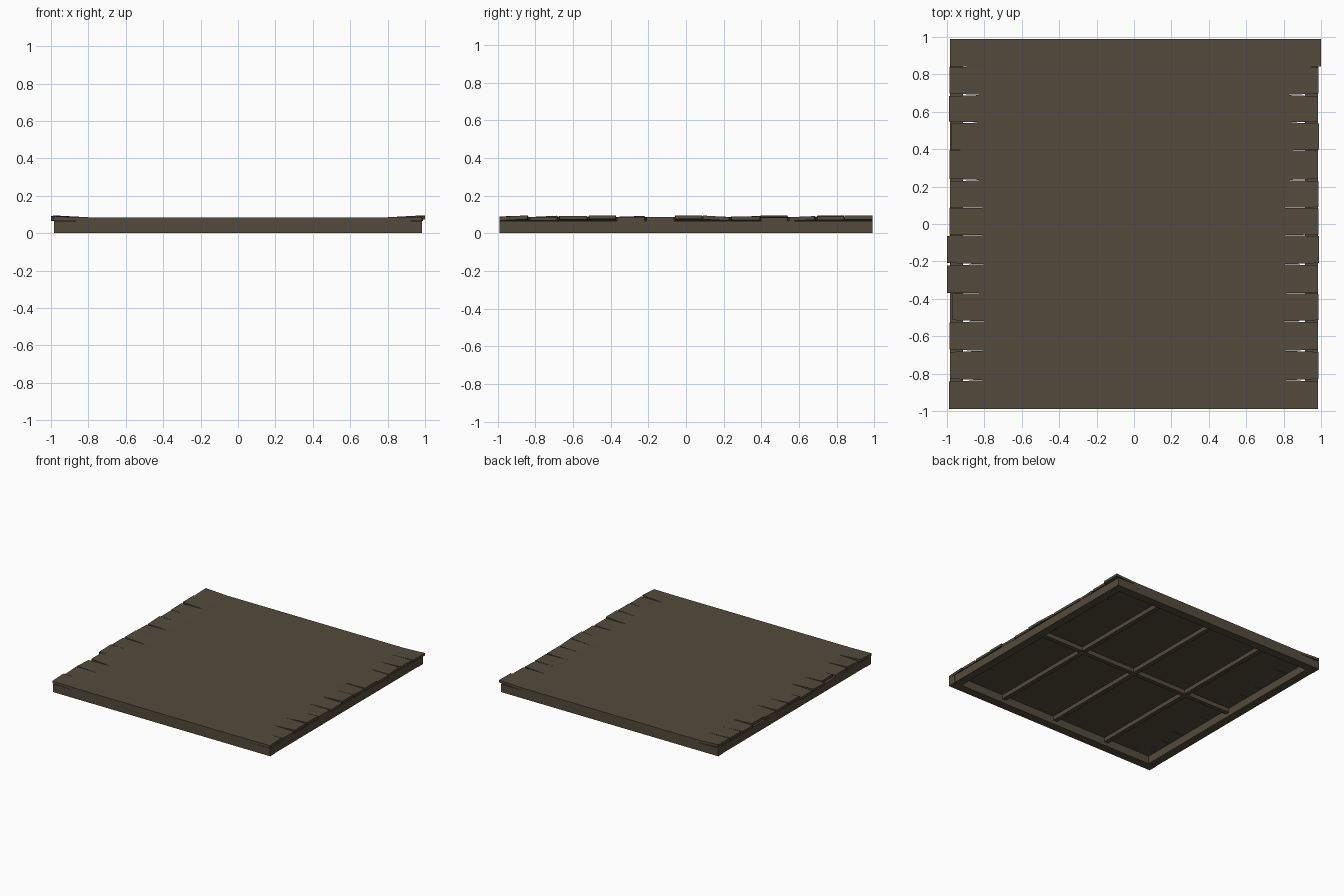
import bpy, bmesh

if "Cube" in bpy.data.objects:
    bpy.data.objects.remove(bpy.data.objects["Cube"])

wood = bpy.data.materials.new("weathered brown wood")
wood.diffuse_color = (0.088, 0.070, 0.045, 1)
wood.use_nodes = True
wood.node_tree.nodes["Principled BSDF"].inputs["Base Color"].default_value = wood.diffuse_color


def finish(name, bm):
    bmesh.ops.recalc_face_normals(bm, faces=bm.faces)
    me = bpy.data.meshes.new(name)
    bm.to_mesh(me)
    bm.free()
    me.materials.append(wood)
    ob = bpy.data.objects.new(name, me)
    bpy.context.collection.objects.link(ob)
    return ob


def box(name, x0, x1, y0, y1, z0, z1):
    bm = bmesh.new()
    bmesh.ops.create_cube(bm, size=1)
    for v in bm.verts:
        v.co = ((x0 + x1) / 2 + v.co.x * (x1 - x0),
                (y0 + y1) / 2 + v.co.y * (y1 - y0),
                (z0 + z1) / 2 + v.co.z * (z1 - z0))
    return finish(name, bm)


# outer frame
for s, n in ((-1, "front"), (1, "back")):
    ys = sorted((s * 0.92, s * 0.99))
    box(n + "_beam", -0.985, 0.985, *ys, 0, 0.065)
for s, n in ((-1, "left"), (1, "right")):
    xs = sorted((s * 0.915, s * 0.983))
    box(n + "_beam", *xs, -0.92, 0.92, 0.001, 0.065)

# thin joists under the deck
box("long_joist", -0.917, 0.917, -0.018, 0.018, 0.03, 0.066)
for x in (-0.5, 0, 0.5):
    box("cross_joist", x - 0.018, x + 0.018, -0.921, 0.921, 0.031, 0.066)

# deck planks with warped, narrowed ends
bounds = [-0.99, -0.835, -0.678, -0.52, -0.37, -0.215, -0.06,
          0.087, 0.235, 0.395, 0.543, 0.69, 0.84, 0.99]
# lift (thousandths) of the front and back corner at each end
lift_r = [(2, 10), (2, 2), (7, 7), (10, 10), (0, 0), (0, 0), (10, 10),
          (9, 1), (4, 4), (-1, -1), (0, 6), (5, 5), (8, 9)]
lift_l = [(4, 9), (1, 8), (6, 0), (8, 8), (2, 7), (0, 0), (8, 8),
          (6, 2), (1, 7), (8, 8), (0, 3), (8, 8), (5, 10)]
end_r = [.983, .987, .985, .987, .985, .99, .987, .987, .985, .99, .983, .987, 1.0]
end_l = [.99, .985, .987, .97, 1.0, 1.0, .987, .985, .987, .975, .99, .987, .985]
# gap (thousandths) at each seam
gap_l = [0, 14, 12, 12, 3, 14, 6, 4, 14, 2, 10, 14, 3, 0]
gap_r = [0, 12, 12, 12, 6, 12, 9, 6, 12, 5, 9, 14, 2, 0]

for i in range(13):
    y0, y1 = bounds[i], bounds[i + 1]
    stations = []
    for s, ends, lift, gap in ((-1, end_l, lift_l, gap_l), (1, end_r, lift_r, gap_r)):
        tip = (s * ends[i], y0 + gap[i] / 2000, y1 - gap[i + 1] / 2000,
               lift[i][0] / 1000, lift[i][1] / 1000)
        root = (s * 0.8, y0, y1, 0, 0)
        stations += [tip, root] if s < 0 else [root, tip]
    bm = bmesh.new()
    rings = []
    for x, a, b, la, lb in stations:
        rings.append([bm.verts.new(p) for p in (
            (x, a, 0.065 + la), (x, b, 0.065 + lb),
            (x, b, 0.085 + lb), (x, a, 0.085 + la))])
    for r, q in zip(rings, rings[1:]):
        for k in range(4):
            j = (k + 1) % 4
            bm.faces.new((r[k], r[j], q[j], q[k]))
    bm.faces.new(rings[0])
    bm.faces.new(rings[-1])
    finish("deck_plank", bm)
